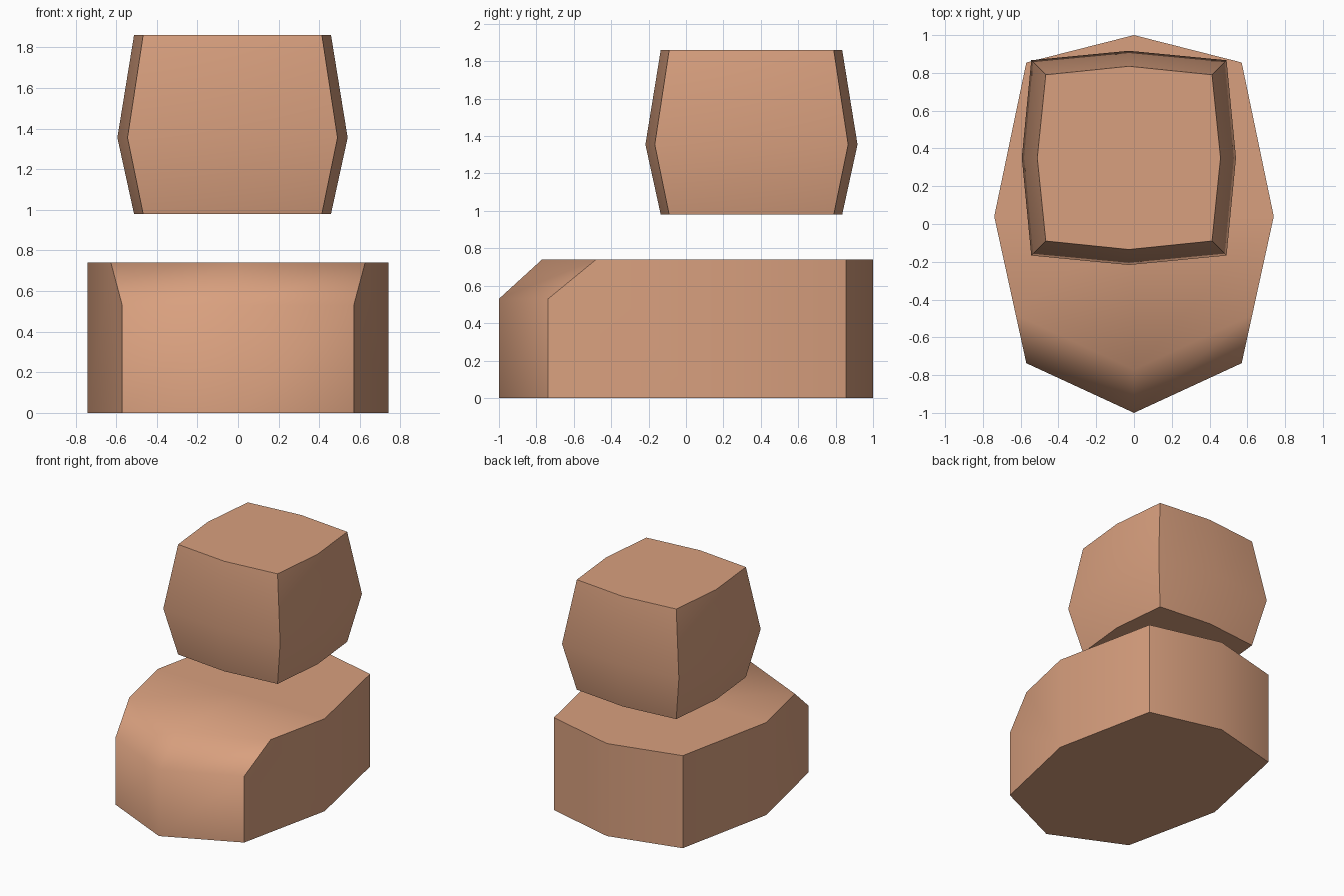
import bpy, bmesh, math

if "Cube" in bpy.data.objects:
    bpy.data.objects.remove(bpy.data.objects["Cube"])

clay = bpy.data.materials.new("clay tan")
clay.diffuse_color = (0.69, 0.35, 0.21, 1)
clay.use_nodes = True
clay.node_tree.nodes["Principled BSDF"].inputs["Base Color"].default_value = clay.diffuse_color


def finish(name, bm, limit):
    """Weld, orient, mark hard edges by angle and add to the scene."""
    bmesh.ops.remove_doubles(bm, verts=bm.verts[:], dist=1e-4)
    bmesh.ops.recalc_face_normals(bm, faces=bm.faces[:])
    for f in bm.faces:
        f.smooth = True
    for e in bm.edges:
        e.smooth = e.calc_face_angle(0) < math.radians(limit)
    me = bpy.data.meshes.new(name)
    bm.to_mesh(me)
    bm.free()
    me.materials.append(clay)
    ob = bpy.data.objects.new(name, me)
    bpy.context.collection.objects.link(ob)
    return ob


# Lower body: half of a faceted slab with a sloped front shoulder, mirrored in x
H, S = 0.74, 0.53
outline = [(0, -1), (0.57, -0.737), (0.74, 0.04), (0.57, 0.855), (0, 1)]
shoulder = [(0, -1, S), (0.57, -0.737, S)]
top = [(0, -0.77, H), (0.626, -0.481, H)] + [(x, y, H) for x, y in outline[2:]]
pts = [(x, y, 0) for x, y in outline] + top + shoulder + [(0, 0.04, H)]
faces = [(0, 1, 11, 10),                      # front wall
         (10, 11, 6, 5),                      # sloped shoulder
         (1, 2, 7, 6, 11),                    # side, front half
         (2, 3, 8, 7), (3, 4, 9, 8),          # side, back half and back
         (5, 6, 7, 12), (12, 7, 8, 9),        # top
         (0, 4, 3, 2, 1)]                     # underside
bm = bmesh.new()
for side in (1, -1):
    vs = [bm.verts.new((side * x, y, z)) for x, y, z in pts]
    for f in faces:
        bm.faces.new([vs[i] for i in (f if side > 0 else f[::-1])])
finish("body", bm, 51.3)

# Floating head: a cube with bulging sides, lofted from three eight-point rings
bm = bmesh.new()
rings = []
for z, corner, mid in ((0.98, 0.44, 0.485), (1.355, 0.517, 0.567), (1.86, 0.44, 0.485)):
    ring = []
    for i in range(8):
        a = i * math.pi / 4
        r = mid if i % 2 == 0 else corner * math.sqrt(2)
        ring.append(bm.verts.new((-0.027 + r * math.cos(a), 0.35 + r * math.sin(a), z)))
    rings.append(ring)
for lo, hi in zip(rings, rings[1:]):
    for i in range(8):
        j = (i + 1) % 8
        bm.faces.new((lo[i], lo[j], hi[j], hi[i]))
bm.faces.new(rings[0][::-1])
bm.faces.new(rings[-1])
finish("head", bm, 40)
